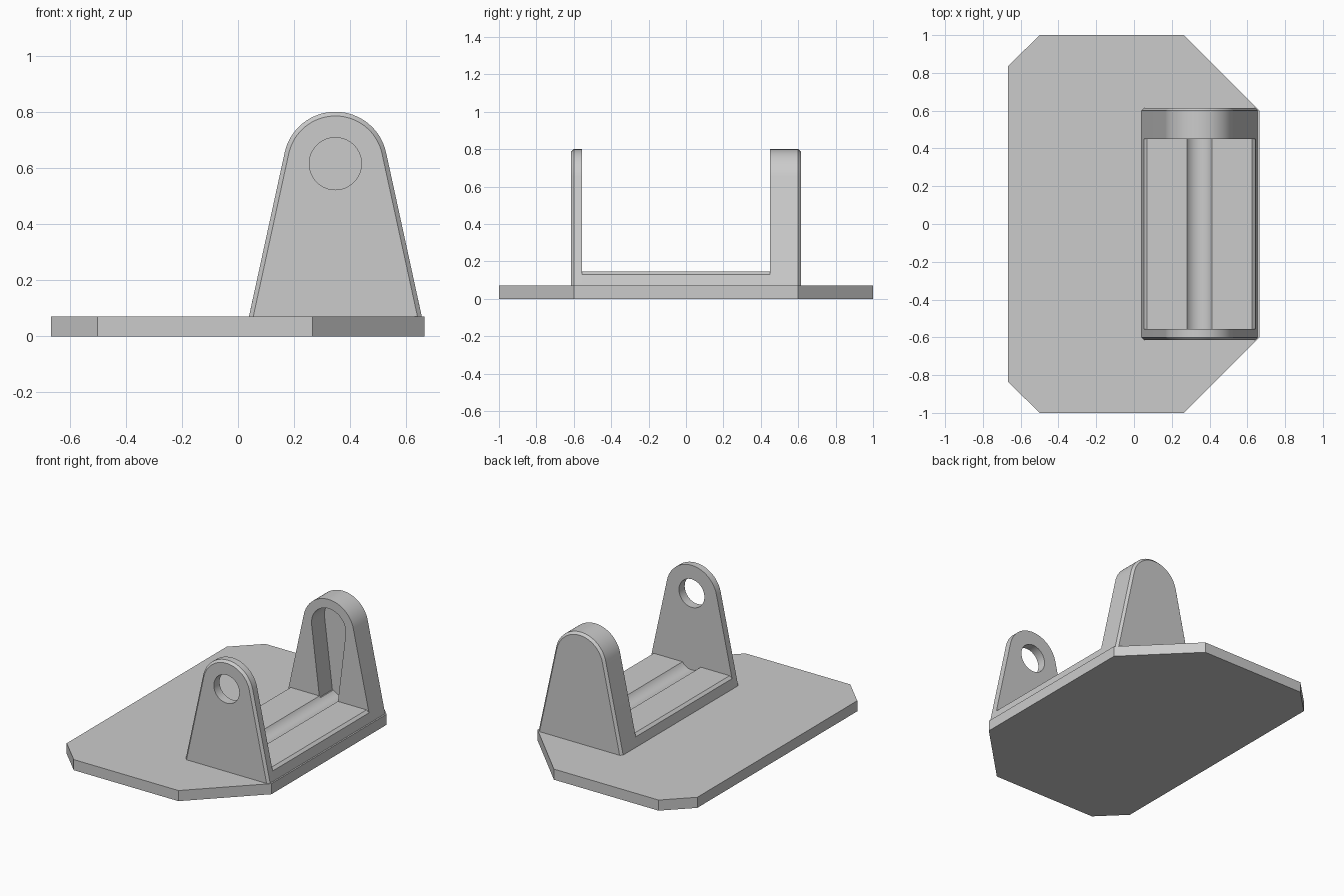
import bpy, bmesh
from math import sin, cos, acos, atan2, hypot, pi

cube = bpy.data.objects.get("Cube")
if cube:
    bpy.data.objects.remove(cube, do_unlink=True)

grey = bpy.data.materials.new("light_grey")
grey.use_nodes = True
grey.diffuse_color = (0.6, 0.6, 0.6, 1)
grey.node_tree.nodes["Principled BSDF"].inputs["Base Color"].default_value = (0.6, 0.6, 0.6, 1)

CX, PIVOT = 0.347, 0.615          # pivot axis of the bracket
PLATE_TOP, BASE_TOP = 0.07, 0.145
BEVEL = 0.015
FRONT_IN, REAR_IN, OUT = -0.555, 0.45, 0.615
GROOVE, GROOVE_DEPTH = 0.067, 0.036


def loft(name, rings):
    """Closed solid through rings of 3D points."""
    bm = bmesh.new()
    loops = [[bm.verts.new(p) for p in ring] for ring in rings]
    bm.faces.new(loops[0])
    bm.faces.new(loops[-1])
    for a, b in zip(loops, loops[1:]):
        for i in range(len(a)):
            j = (i + 1) % len(a)
            bm.faces.new((a[i], a[j], b[j], b[i]))
    bmesh.ops.recalc_face_normals(bm, faces=bm.faces)
    mesh = bpy.data.meshes.new(name)
    bm.to_mesh(mesh)
    bm.free()
    mesh.materials.append(grey)
    obj = bpy.data.objects.new(name, mesh)
    bpy.context.collection.objects.link(obj)
    return obj


def along_y(outline, y):
    return [(x, y, z) for x, z in outline]


def arch(half, bottom, radius, inset=0.0, steps=32):
    """Round-topped outline with straight sides tangent to the arc."""
    drop = PIVOT - bottom
    lean = acos(radius / hypot(half, drop)) - atan2(drop, half)
    r = radius - inset
    foot = (r + drop * sin(lean)) / cos(lean)
    pts = [(CX + foot, bottom)]
    for i in range(steps + 1):
        t = lean + (pi - 2 * lean) * i / steps
        pts.append((CX + r * cos(t), PIVOT + r * sin(t)))
    return pts + [(CX - foot, bottom)]


def circle(x, z, r, steps=64):
    return [(x + r * cos(2 * pi * i / steps), z + r * sin(2 * pi * i / steps))
            for i in range(steps)]


def activate(obj):
    bpy.ops.object.select_all(action='DESELECT')
    obj.select_set(True)
    bpy.context.view_layer.objects.active = obj


def cut(obj, outline, y0, y1):
    cutter = loft("cutter", [along_y(outline, y0), along_y(outline, y1)])
    cutter.hide_render = True
    mod = obj.modifiers.new("cut", 'BOOLEAN')
    mod.operation, mod.solver, mod.object = 'DIFFERENCE', 'EXACT', cutter
    activate(obj)
    bpy.ops.object.modifier_apply(modifier=mod.name)
    bpy.data.objects.remove(cutter, do_unlink=True)


# Mounting plate with clipped corners
half = [(-0.667, 0.835), (-0.5, 1), (0.265, 1), (0.665, 0.6)]
outline = half + [(x, -y) for x, y in reversed(half)]
loft("mounting_plate", [[(x, y, z) for x, y in outline] for z in (0, PLATE_TOP)])

# Upright walls, bevelled on their outer faces
full = arch(0.308, PLATE_TOP, 0.185)
small = arch(0.308, PLATE_TOP, 0.185, BEVEL)
walls = []
for name, side, inner in (("front_wall", -1, FRONT_IN), ("rear_wall", 1, REAR_IN)):
    walls.append(loft(name, [along_y(full, inner),
                             along_y(full, side * (OUT - BEVEL)),
                             along_y(small, side * OUT)]))
front_wall, rear_wall = walls

# Pivot hole in the front, blind tapered pocket in the rear
cut(front_wall, circle(CX, PIVOT, 0.093), -0.7, -0.5)
POCKET_END = REAR_IN + 0.135
cut(rear_wall, arch(GROOVE, BASE_TOP - 0.01, 0.125), REAR_IN - 0.1, POCKET_END)

# Saddle between the walls, with bevelled edges and a round groove
slope = (0.308 - 0.185) / (PIVOT - PLATE_TOP)
shoulder = 0.308 - 0.215 * (BASE_TOP - BEVEL - PLATE_TOP)
r = (GROOVE ** 2 + GROOVE_DEPTH ** 2) / (2 * GROOVE_DEPTH)
centre = BASE_TOP - GROOVE_DEPTH + r
spread = atan2(GROOVE, r - GROOVE_DEPTH)
right = [(0.308, PLATE_TOP), (shoulder, BASE_TOP - BEVEL), (shoulder - 0.018, BASE_TOP)]
arc = []
for i in range(17):
    t = spread * (1 - i / 8)
    arc.append((r * sin(t), centre - r * cos(t)))
section = right + arc + [(-x, z) for x, z in reversed(right)]
section = [(CX + x, z) for x, z in section]
saddle = loft("grooved_saddle", [along_y(section, y) for y in (FRONT_IN, REAR_IN)])

# Groove runs on into the pocket floor
cut(rear_wall, [(CX + x, z) for x, z in arc], REAR_IN - 0.1, POCKET_END)

for obj in (front_wall, rear_wall, saddle):
    activate(obj)
    bpy.ops.object.shade_smooth_by_angle(angle=0.5)
